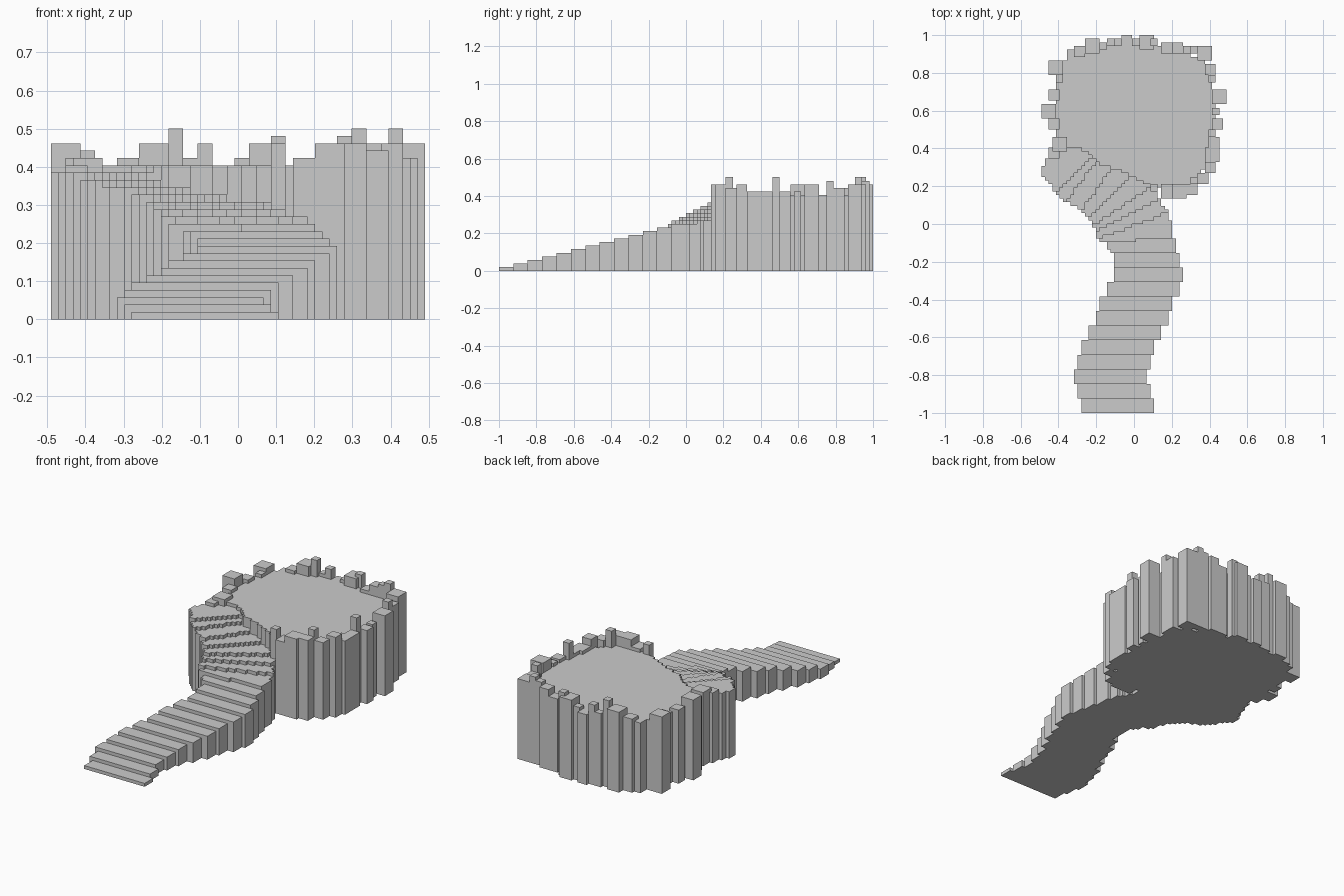
import bpy, bmesh, math

if "Cube" in bpy.data.objects:
    bpy.data.objects.remove(bpy.data.objects["Cube"])

C = 2 / 104            # block size of the grid
field = {}             # (i, j) -> (height in blocks, part name)


def put(i, j, h, part):
    if h > field.get((i, j), (0, ''))[0]:
        field[(i, j)] = (h, part)


def inside(x, y, poly):
    hit = False
    for (ax, ay), (bx, by) in zip(poly, poly[1:] + poly[:1]):
        if (ay > y) != (by > y) and x < (bx - ax) * (y - ay) / (by - ay) + ax:
            hit = not hit
    return hit


def fill(poly, h, part):
    for i in range(-25, 26):
        for j in range(-52, 52):
            if inside(i * C, (j + 0.5) * C, poly):
                put(i, j, h, part)


def box(x0, x1, y0, y1, h, part):
    fill([(x0, y0), (x1, y0), (x1, y1), (x0, y1)], h, part)


# lower stairs: straight treads four blocks deep, drifting sideways
lefts = [-.28, -.30, -.317, -.30, -.27, -.24, -.202, -.18, -.14, -.11, -.1]
for k, x in enumerate(lefts):
    y = -1 + 4 * C * k
    box(x, x + .378 - max(0, k - 8) * .015, y, y + 4 * C, k + 1, 'staircase')

# upper stairs: treads that fan round towards the landing
fan = [(-.12, -.154, .222, -.154), (-.15, -.1, .212, -.07), (-.19, -.08, .18, .06),
       (-.2, -.04, .14, .13), (-.22, -.01, .1, .2), (-.24, .03, .0, .26),
       (-.28, .07, -.11, .3), (-.36, .12, -.19, .34), (-.41, .16, -.23, .37)]
for k, (a, b) in enumerate(zip(fan, fan[1:])):
    fill([a[:2], a[2:], b[2:], b[:2]], 12 + k, 'staircase')
fill([(-.41, .16), (-.455, .22), (-.492, .25), (-.492, .29), (-.45, .36), (-.4, .41),
      (-.3, .41), (-.22, .36)], 20, 'landing')

# round platform
fill([(-.385, .4), (-.415, .5), (-.415, .75), (-.37, .86), (-.26, .91), (-.1, .945),
      (.1, .945), (.26, .91), (.38, .86), (.41, .78), (.435, .6), (.425, .42),
      (.365, .28), (.28, .205), (.1, .19), (0, .25), (-.1, .29), (-.19, .32),
      (-.25, .38), (-.3, .4)], 21, 'platform')

# uneven posts round the rim: x, y, width in blocks, height in blocks
posts = [(-.42, .83, 4, 23), (-.39, .775, 2, 22), (-.43, .685, 3, 22), (-.453, .6, 4, 24),
         (-.43, .53, 3, 22), (-.395, .425, 4, 22), (-.43, .37, 3, 21),
         (-.33, .9, 3, 21), (-.28, .905, 3, 22), (-.222, .945, 4, 24), (-.165, .94, 2, 26),
         (-.125, .96, 2, 22), (-.09, .955, 2, 24), (-.04, .97, 3, 21), (.01, .965, 2, 22),
         (.068, .96, 4, 24), (.11, .955, 2, 25), (.165, .93, 3, 22), (.23, .935, 3, 24),
         (.28, .92, 2, 25), (.32, .92, 2, 26), (.37, .905, 4, 24),
         (.41, .82, 3, 23), (.405, .77, 2, 25), (.45, .675, 4, 24), (.425, .6, 2, 22),
         (.435, .53, 3, 22), (.41, .48, 2, 26), (.43, .435, 3, 22), (.415, .365, 4, 22),
         (.395, .3, 3, 24), (.36, .25, 3, 23), (.32, .225, 2, 26), (.3, .19, 3, 24),
         (.175, .175, 4, 22), (.24, .175, 4, 24), (.115, .19, 2, 24)]
for x, y, n, h in posts:
    r = n * C / 2
    box(x - r, x + r, y - r, y + r, h, 'rim_posts')

# turn each part's columns into one shell without hidden inner walls
SIDES = [((1, 0), (.5, -.5), (.5, .5)), ((-1, 0), (-.5, .5), (-.5, -.5)),
         ((0, 1), (.5, .5), (-.5, .5)), ((0, -1), (-.5, -.5), (.5, -.5))]
for part in ('staircase', 'landing', 'platform', 'rim_posts'):
    bm = bmesh.new()

    def face(pts):
        bm.faces.new([bm.verts.new((x * C, y * C, z * C)) for x, y, z in pts])

    for (i, j), (h, name) in field.items():
        if name != part:
            continue
        x, y = i, j + .5
        ring = [(x - .5, y - .5), (x + .5, y - .5), (x + .5, y + .5), (x - .5, y + .5)]
        face([(a, b, h) for a, b in ring])
        face([(a, b, 0) for a, b in reversed(ring)])
        for (di, dj), p, q in SIDES:
            low = field.get((i + di, j + dj), (0, ''))[0]
            if low < h:
                face([(x + p[0], y + p[1], low), (x + q[0], y + q[1], low),
                      (x + q[0], y + q[1], h), (x + p[0], y + p[1], h)])
    bmesh.ops.remove_doubles(bm, verts=bm.verts[:], dist=1e-5)
    bmesh.ops.dissolve_limit(bm, angle_limit=math.radians(1), verts=bm.verts[:], edges=bm.edges[:])
    mesh = bpy.data.meshes.new(part)
    bm.to_mesh(mesh)
    bm.free()
    bpy.context.collection.objects.link(bpy.data.objects.new(part, mesh))
